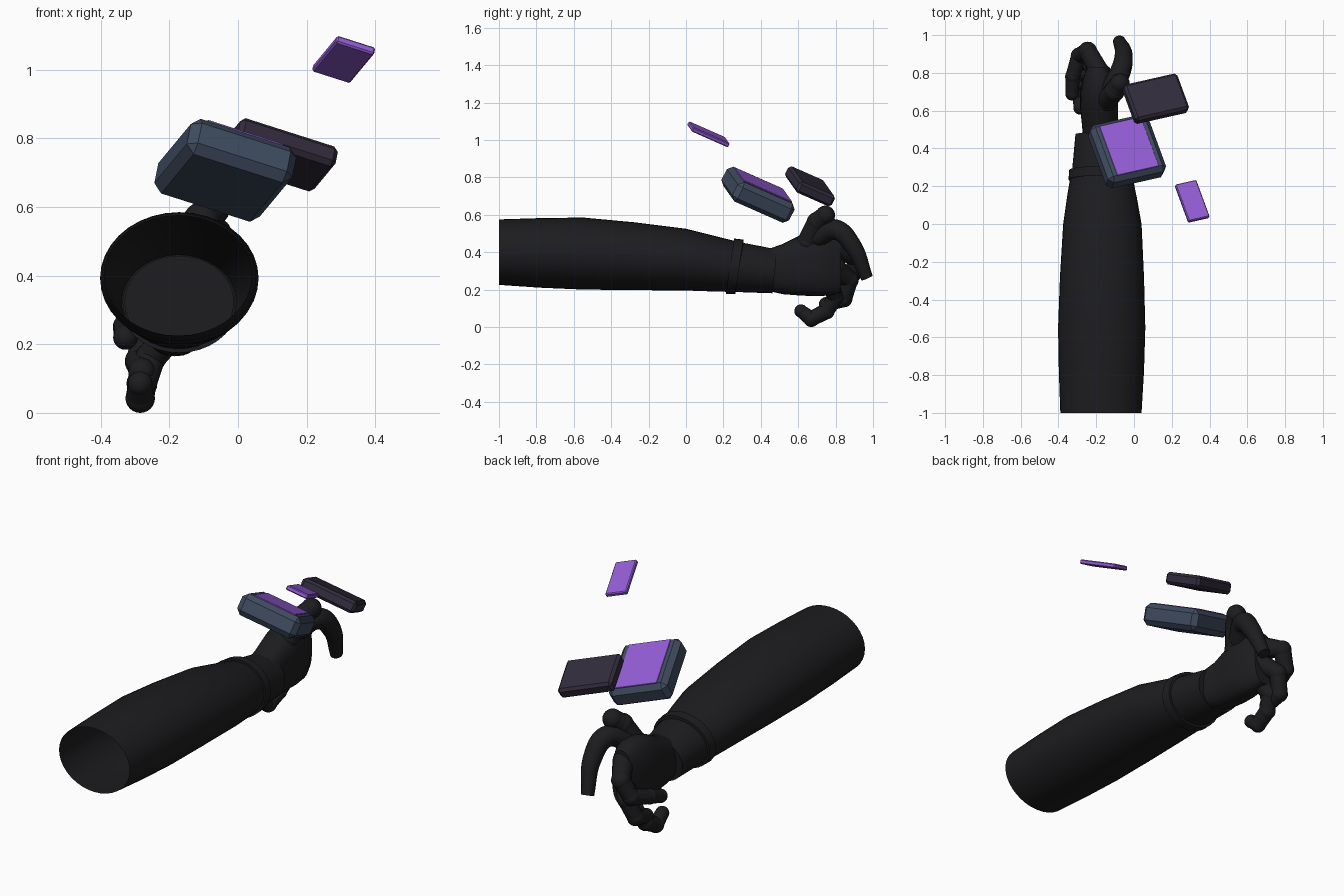
import bpy, bmesh, math
from mathutils import Vector, Matrix

if "Cube" in bpy.data.objects:
    bpy.data.objects.remove(bpy.data.objects["Cube"])


def material(name, rgb):
    m = bpy.data.materials.new(name)
    m.diffuse_color = (*rgb, 1)
    m.use_nodes = True
    m.node_tree.nodes["Principled BSDF"].inputs["Base Color"].default_value = m.diffuse_color
    return m


BLACK = material("black_fabric", (0.012, 0.012, 0.014))
SLATE = material("slate", (0.05, 0.072, 0.115))
DARK = material("dark_violet", (0.032, 0.025, 0.046))
PURPLE = material("purple", (0.3, 0.11, 0.68))


def finish(bm, name, mat, smooth=True):
    bmesh.ops.recalc_face_normals(bm, faces=bm.faces)
    me = bpy.data.meshes.new(name)
    bm.to_mesh(me)
    bm.free()
    me.materials.append(mat)
    if smooth:
        me.shade_smooth()
        me.set_sharp_from_angle(angle=math.radians(40))
    ob = bpy.data.objects.new(name, me)
    bpy.context.collection.objects.link(ob)
    return ob


def loft(name, sections, caps=(False, False), lean=0.0, power=1.0, n=36):
    """Oval rings along y: (y, x_min, x_max, z_min, z_max)."""
    bm = bmesh.new()
    rings = []
    for y, x0, x1, z0, z1 in sections:
        ring = []
        for i in range(n):
            a = 2 * math.pi * i / n
            c, s = math.cos(a), math.sin(a)
            c = math.copysign(abs(c) ** power, c)
            s = math.copysign(abs(s) ** power, s)
            ring.append(bm.verts.new(((x0 + x1) / 2 + c * (x1 - x0) / 2,
                                      y + s * lean,
                                      (z0 + z1) / 2 + s * (z1 - z0) / 2)))
        rings.append(ring)
    for a, b in zip(rings, rings[1:]):
        for i in range(n):
            j = (i + 1) % n
            bm.faces.new((a[i], a[j], b[j], b[i]))
    for ring, cap in zip((rings[0], rings[-1]), caps):
        if cap:
            bm.faces.new(ring)
    return finish(bm, name, BLACK)


def finger(name, points, radii):
    """Jointed finger: a ball at each joint and a tapered link between them."""
    bm = bmesh.new()
    for p, r in zip(points, radii):
        bmesh.ops.create_uvsphere(bm, u_segments=20, v_segments=12, radius=r,
                                  matrix=Matrix.Translation(p))
    for p, q, r, s in zip(points, points[1:], radii, radii[1:]):
        p, q = Vector(p), Vector(q)
        turn = (q - p).to_track_quat('Z', 'Y').to_matrix().to_4x4()
        bmesh.ops.create_cone(bm, segments=20, radius1=r * 0.95, radius2=s * 0.95,
                              depth=(q - p).length,
                              matrix=Matrix.Translation((p + q) / 2) @ turn)
    return finish(bm, name, BLACK)


def tube(name, points, radii):
    """Smooth bent finger with a blunt end."""
    cu = bpy.data.curves.new(name, 'CURVE')
    cu.dimensions = '3D'
    cu.bevel_depth = 1.0
    cu.bevel_resolution = 6
    cu.use_fill_caps = True
    sp = cu.splines.new('BEZIER')
    sp.bezier_points.add(len(points) - 1)
    for b, p, r in zip(sp.bezier_points, points, radii):
        b.co, b.radius = p, r
        b.handle_left_type = b.handle_right_type = 'AUTO'
    tmp = bpy.data.objects.new(name + "_path", cu)
    bpy.context.collection.objects.link(tmp)
    me = bpy.data.meshes.new_from_object(tmp.evaluated_get(bpy.context.evaluated_depsgraph_get()))
    bpy.data.objects.remove(tmp)
    bm = bmesh.new()
    bm.from_mesh(me)
    bmesh.ops.remove_doubles(bm, verts=bm.verts, dist=0.0005)
    return finish(bm, name, BLACK)


# Shared tilted frame of the floating plates
W = Vector((0.93, 0.21, -0.297)).normalized()
L = Vector((-0.284, 0.873, -0.393))
L = (L - W * L.dot(W)).normalized()
N = W.cross(L)
FRAME = Matrix((W, L, N)).transposed().to_4x4()


def plate(name, center, size, bevel, mat, lift=0.0):
    bm = bmesh.new()
    bmesh.ops.create_cube(bm, size=1)
    bmesh.ops.scale(bm, vec=size, verts=bm.verts)
    bmesh.ops.bevel(bm, geom=bm.edges[:], offset=bevel, segments=1, affect='EDGES')
    bmesh.ops.transform(bm, matrix=Matrix.Translation(Vector(center) + N * lift) @ FRAME,
                        verts=bm.verts)
    return finish(bm, name, mat, smooth=False)


# Sleeve, band and cuff
loft("sleeve", [(-1.0, -0.39, 0.04, 0.225, 0.575), (-0.78, -0.398, 0.053, 0.21, 0.582),
                (-0.55, -0.402, 0.06, 0.2, 0.585), (-0.28, -0.392, 0.053, 0.197, 0.56),
                (0.0, -0.375, 0.04, 0.195, 0.525), (0.14, -0.355, 0.015, 0.19, 0.49),
                (0.26, -0.335, -0.01, 0.187, 0.46)])
loft("wrist_band", [(0.235, -0.335, -0.01, 0.187, 0.46), (0.235, -0.347, 0.003, 0.175, 0.473),
                    (0.285, -0.343, -0.002, 0.175, 0.467), (0.285, -0.33, -0.015, 0.187, 0.45)],
     lean=0.022)
loft("cuff", [(0.25, -0.331, -0.012, 0.188, 0.458), (0.475, -0.31, -0.045, 0.18, 0.415)],
     caps=(True, True), lean=0.012)

# Palm, standing on edge with the thumb side up
loft("palm", [(0.45, -0.27, -0.07, 0.19, 0.42), (0.52, -0.275, -0.085, 0.175, 0.445),
              (0.61, -0.285, -0.085, 0.168, 0.49), (0.69, -0.285, -0.085, 0.165, 0.52),
              (0.77, -0.27, -0.1, 0.168, 0.515), (0.83, -0.25, -0.13, 0.185, 0.485)],
     caps=(True, True), power=0.8)

# Thumb and bent index finger
finger("thumb", [(-0.15, 0.65, 0.45), (-0.105, 0.70, 0.56), (-0.075, 0.745, 0.597)],
       [0.06, 0.055, 0.052])
tube("index_finger", [(-0.13, 0.70, 0.48), (-0.075, 0.80, 0.52), (-0.055, 0.89, 0.435),
                      (-0.078, 0.968, 0.262)], [0.055, 0.055, 0.048, 0.033])

# Curled fingers
finger("middle_finger", [(-0.18, 0.80, 0.42), (-0.245, 0.915, 0.37), (-0.29, 0.89, 0.28),
                         (-0.325, 0.78, 0.25), (-0.328, 0.69, 0.22)],
       [0.055, 0.05, 0.045, 0.04, 0.036])
finger("ring_finger", [(-0.19, 0.80, 0.32), (-0.25, 0.875, 0.25), (-0.285, 0.845, 0.15),
                       (-0.28, 0.75, 0.12)], [0.055, 0.048, 0.045, 0.04])
finger("little_finger", [(-0.2, 0.77, 0.23), (-0.255, 0.80, 0.16), (-0.28, 0.75, 0.085),
                         (-0.285, 0.67, 0.043), (-0.285, 0.615, 0.085)],
       [0.05, 0.045, 0.045, 0.043, 0.036])

# Floating device pieces
BOX = (-0.037, 0.385, 0.707)
plate("device_body", BOX, (0.33, 0.35, 0.118), 0.026, SLATE)
plate("device_screen", BOX, (0.235, 0.3, 0.008), 0.001, PURPLE, lift=0.059)
plate("dark_panel", (0.115, 0.663, 0.752), (0.305, 0.22, 0.066), 0.014, DARK)
plate("purple_panel", (0.308, 0.12, 1.03), (0.12, 0.225, 0.024), 0.005, PURPLE)
